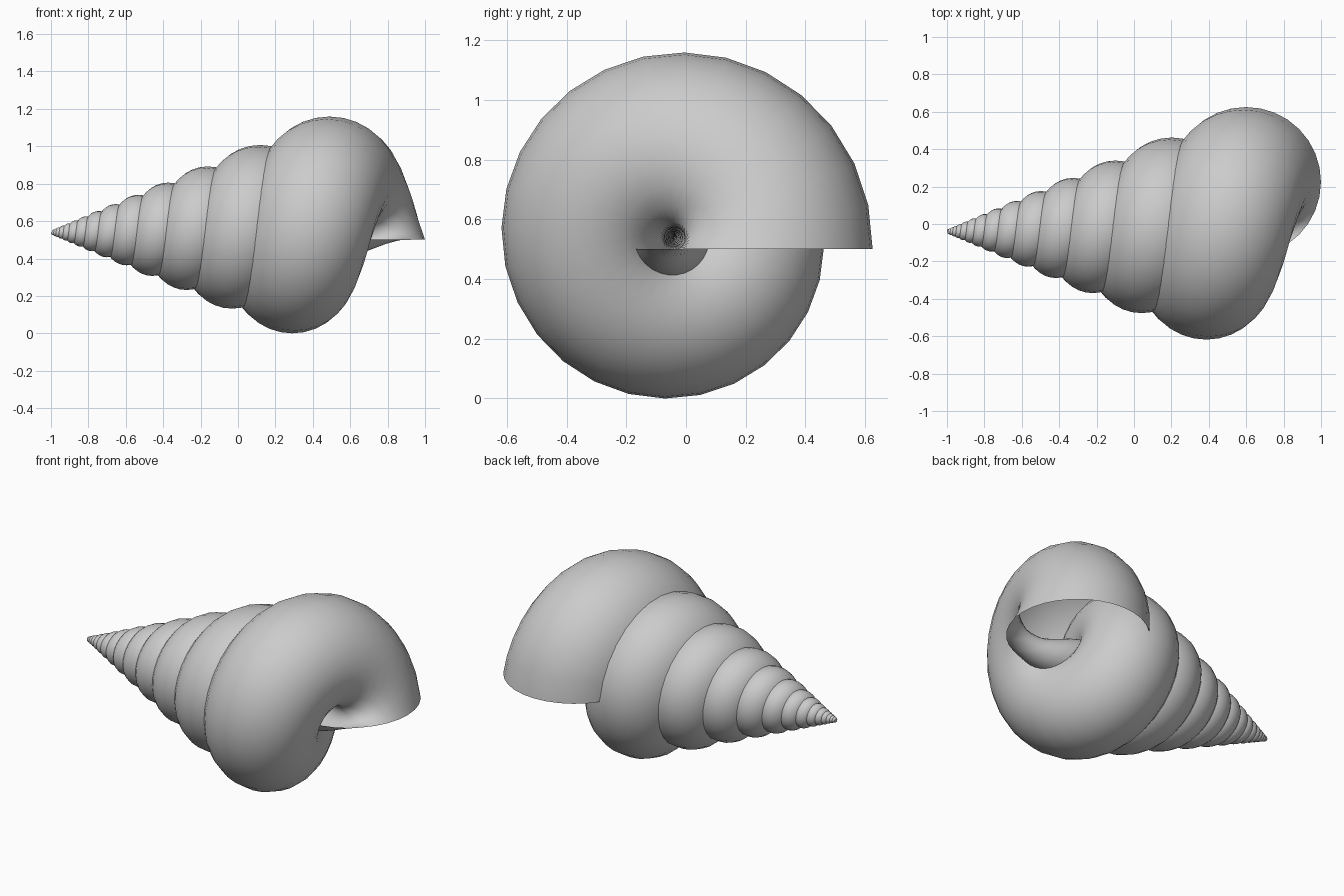
import bpy, bmesh, math

if "Cube" in bpy.data.objects:
    bpy.data.objects.remove(bpy.data.objects["Cube"])

# Spiral shell: a circle swept around the x axis, shrinking towards the apex
AXIS_Y, AXIS_Z = -0.04, 0.543
RATIO = 0.755            # size change per whorl
TURNS, PER_TURN, SIDES = 14, 28, 32
PATH_R, TUBE_R = 0.268, 0.40
LEAD = math.radians(8.2)  # section plane turned against the path angle

s_end = RATIO ** TURNS
AXIAL = 1.6 + 1.2 * s_end
APEX_X = -1 - (AXIAL - TUBE_R) * s_end

bm = bmesh.new()
rings = []
for i in range(TURNS * PER_TURN + 1):
    t = i / PER_TURN
    s = RATIO ** t
    a = 2 * math.pi * t
    cy = AXIS_Y + s * PATH_R * math.cos(a - LEAD)
    cz = AXIS_Z + s * PATH_R * math.sin(a - LEAD)
    ring = []
    for j in range(SIDES):
        b = 2 * math.pi * j / SIDES
        r = s * TUBE_R * math.cos(b)
        ring.append(bm.verts.new((APEX_X + s * (AXIAL + TUBE_R * math.sin(b)),
                                  cy + r * math.cos(a), cz + r * math.sin(a))))
    rings.append(ring)

# whorl walls, open at the aperture
for p, q in zip(rings, rings[1:]):
    for j in range(SIDES):
        k = (j + 1) % SIDES
        bm.faces.new((p[j], p[k], q[k], q[j]))

# closed apex
bm.faces.new(rings[-1])
bmesh.ops.recalc_face_normals(bm, faces=bm.faces)

# rest exactly on the ground
low = min(v.co.z for v in bm.verts)
bmesh.ops.translate(bm, verts=bm.verts, vec=(0, 0, -low))

mesh = bpy.data.meshes.new("spiral_shell")
bm.to_mesh(mesh)
bm.free()
for f in mesh.polygons:
    f.use_smooth = True
shell = bpy.data.objects.new("spiral_shell", mesh)
bpy.context.collection.objects.link(shell)
